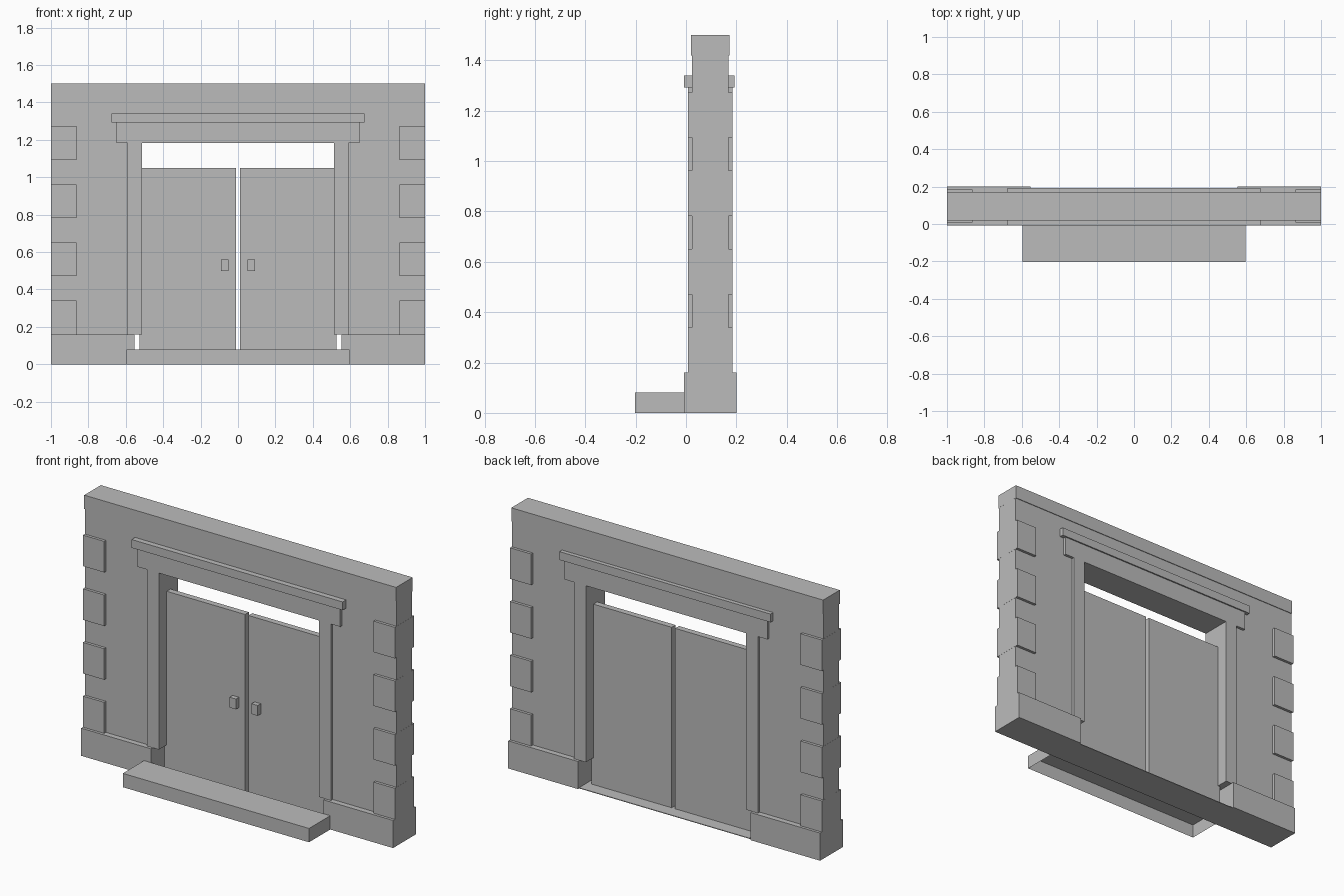
import bpy
import bmesh

old = bpy.data.objects.get("Cube")
if old:
    bpy.data.objects.remove(old, do_unlink=True)

stone = bpy.data.materials.new("plain_grey")
stone.use_nodes = True
GREY = (0.5, 0.5, 0.5, 1)
stone.diffuse_color = GREY
stone.node_tree.nodes["Principled BSDF"].inputs["Base Color"].default_value = GREY


def finish(name, bm):
    mesh = bpy.data.meshes.new(name)
    bm.to_mesh(mesh)
    bm.free()
    mesh.materials.append(stone)
    obj = bpy.data.objects.new(name, mesh)
    bpy.context.collection.objects.link(obj)
    return obj


def box(name, x, y, z, open_bottom=False):
    """Box from (min, max) pairs on each axis."""
    bm = bmesh.new()
    bmesh.ops.create_cube(bm, size=1)
    for v in bm.verts:
        v.co = [r[0] if c < 0 else r[1] for c, r in zip(v.co, (x, y, z))]
    bm.normal_update()
    if open_bottom:
        under = [f for f in bm.faces if f.normal.z < -0.9]
        bmesh.ops.delete(bm, geom=under, context='FACES')
    return finish(name, bm)


def pair(name, x, y, z):
    """Matching boxes on the left (+x) and right (-x)."""
    box("left_" + name, x, y, z)
    box("right_" + name, (-x[1], -x[0]), y, z)


TRIM = (0.008, 0.184)    # depth of door trim and corner blocks
PROUD = (-0.008, 0.192)  # depth of the cap

# Wall with the doorway: an upside-down U profile given depth
bm = bmesh.new()
half = [(0.56, 1.2), (0.56, 0.1), (0.9995, 0.1), (0.9995, 1.45)]
outline = half + [(-x, z) for x, z in reversed(half)]
face = bm.faces.new([bm.verts.new((x, 0.024, z)) for x, z in outline])
solid = bmesh.ops.extrude_face_region(bm, geom=[face])
for v in solid["geom"]:
    if isinstance(v, bmesh.types.BMVert):
        v.co.y = 0.168
bmesh.ops.recalc_face_normals(bm, faces=bm.faces)
finish("wall", bm)

# Coping along the top and plinths along the foot
box("coping", (-1, 1), (0.02, 0.172), (1.42, 1.5))
pair("plinth", (0.553, 1), (-0.008, 0.2), (0, 0.16))

# Corner blocks
for i in range(4):
    z = 0.16 + 0.311 * i
    pair(f"corner_block_{i + 1}", (0.864, 1), TRIM, (z, z + 0.18))

# Door surround
pair("jamb", (0.513, 0.59), TRIM, (0.16, 1.185))
box("lintel", (-0.65, 0.65), TRIM, (1.183, 1.292))
box("lintel_cap", (-0.677, 0.677), PROUD, (1.292, 1.34))

# Doors and handles
pair("door", (0.011, 0.527), (0.08, 0.115), (0.002, 1.05))
pair("handle", (0.05, 0.09), (0.052, 0.082), (0.5, 0.56))

# Threshold and hollow front step
box("threshold", (-0.555, 0.555), (-0.008, 0.19), (0, 0.004))
box("front_step", (-0.597, 0.597), (-0.202, -0.008), (0, 0.08), open_bottom=True)
